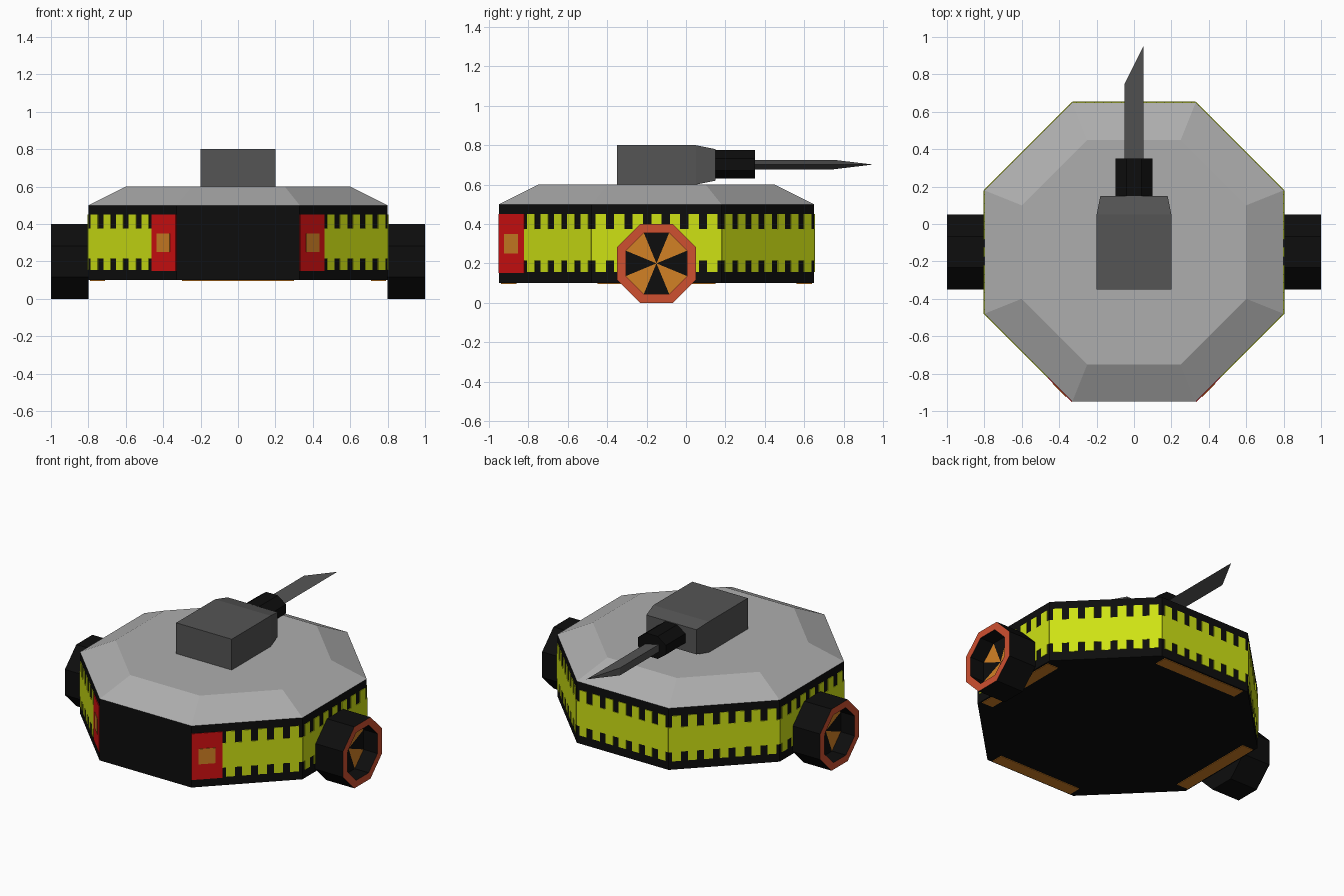
import bpy, bmesh, math
from mathutils import Vector

if "Cube" in bpy.data.objects:
    bpy.data.objects.remove(bpy.data.objects["Cube"])


def material(name, r, g, b):
    m = bpy.data.materials.new(name)
    m.diffuse_color = (r, g, b, 1)
    m.use_nodes = True
    m.node_tree.nodes["Principled BSDF"].inputs["Base Color"].default_value = m.diffuse_color
    return m


BLACK = material("black", 0.004, 0.004, 0.004)
ROOF = material("light grey", 0.42, 0.42, 0.42)
STEEL = material("dark grey", 0.09, 0.09, 0.09)
YELLOW = material("acid yellow", 0.62, 0.76, 0.007)
RED = material("red", 0.66, 0.005, 0.006)
ORANGE = material("orange", 0.65, 0.22, 0.018)
RUST = material("red orange", 0.62, 0.08, 0.03)


def finish(name, bm, *mats):
    bmesh.ops.recalc_face_normals(bm, faces=bm.faces)
    me = bpy.data.meshes.new(name)
    bm.to_mesh(me)
    bm.free()
    for m in mats:
        me.materials.append(m)
    ob = bpy.data.objects.new(name, me)
    bpy.context.collection.objects.link(ob)
    return ob


def loft(bm, rings, first=True, last=True):
    """Bridge closed loops of points; returns the loops and the faces per step."""
    loops = [[bm.verts.new(p) for p in ring] for ring in rings]
    steps, n = [], len(rings[0])
    for a, b in zip(loops, loops[1:]):
        steps.append([bm.faces.new((a[i], a[(i + 1) % n], b[(i + 1) % n], b[i]))
                      for i in range(n)])
    if first:
        bm.faces.new(loops[0])
    if last:
        bm.faces.new(loops[-1])
    return loops, steps


def octagon(xa, xb, ya, yb, cy, z):
    """Octagon: xa/ya = outer half sizes, xb/yb = half lengths of straight sides."""
    pts = [(xb, -ya), (xa, -yb), (xa, yb), (xb, ya),
           (-xb, ya), (-xa, yb), (-xa, -yb), (-xb, -ya)]
    return [(x, cy + y, z) for x, y in pts]


def regular(apothem, n=8):
    r = apothem / math.cos(math.pi / n)
    return [(r * math.cos(math.tau * (i + .5) / n),
             r * math.sin(math.tau * (i + .5) / n)) for i in range(n)]


# Hull and sloped roof
outline = octagon(0.8, 0.33, 0.8, 0.33, -0.15, 0)
at = lambda z: [(x, y, z) for x, y, _ in outline]
bm = bmesh.new()
loft(bm, [at(0.1), at(0.5)])
finish("hull", bm, BLACK)
bm = bmesh.new()
loft(bm, [at(0.5), octagon(0.6, 0.25, 0.6, 0.25, -0.15, 0.6)], first=False)
finish("roof", bm, ROOF)


# Painted plates on the hull sides
def plate(bm, a, b, u0, u1, z0, z1, thick):
    a, b = Vector(a), Vector(b)
    d = (b - a).normalized()
    n = Vector((d.y, -d.x, 0)) * thick
    quad = [a + d * u + Vector((0, 0, z)) for u, z in
            ((u0, z0), (u1, z0), (u1, z1), (u0, z1))]
    loft(bm, [quad, [p + n for p in quad]])


def toothed_band(bm, a, b, u0, u1, teeth):
    plate(bm, a, b, u0, u1, 0.215, 0.375, 0.004)
    step = (u1 - u0) / teeth
    for i in range(teeth):
        s = u0 + step * (i + 0.22)
        e = s + step * 0.56
        plate(bm, a, b, s, e, 0.375, 0.45, 0.004)
        plate(bm, a, b, s, e, 0.155, 0.215, 0.004)


bands, panels, marks = bmesh.new(), bmesh.new(), bmesh.new()
for i in range(7):                       # side 7 is the plain black front
    a, b = outline[i], outline[(i + 1) % 8]
    L = (Vector(b) - Vector(a)).length
    if i in (0, 6):                      # front corners carry a red panel
        lo, hi = (0, 0.185) if i == 0 else (L - 0.185, L)
        mid = (lo + hi) / 2
        plate(panels, a, b, lo, hi, 0.15, 0.45, 0.004)
        plate(marks, a, b, mid - 0.05, mid + 0.05, 0.25, 0.35, 0.007)
        toothed_band(bands, a, b, *((hi, L) if i == 0 else (0, lo)), 5)
    else:
        toothed_band(bands, a, b, 0, L, 7)
finish("hazard_bands", bands, YELLOW)
finish("corner_panels", panels, RED)
finish("panel_marks", marks, ORANGE)

# Strips under the four straight hull edges
bm = bmesh.new()
for i in (1, 3, 5, 7):
    a, b = Vector(outline[i]), Vector(outline[(i + 1) % 8])
    d = (b - a).normalized()
    n = Vector((-d.y, d.x, 0))
    a, b = a + d * 0.03 + n * 0.01, b - d * 0.03 + n * 0.01
    quad = [a, b, b + n * 0.08, a + n * 0.08]
    loft(bm, [[p + Vector((0, 0, z)) for p in quad] for z in (0.1, 0.096)])
finish("underside_strips", bm, ORANGE)

# Side drums: rust rim, black recess, sectors in alternate colours
for side, s in (("right", 1), ("left", -1)):
    bm = bmesh.new()
    rings = [[(s * x, -0.15 + y, 0.2 + z) for y, z in regular(ap)]
             for x, ap in ((0.8, 0.2), (1.0, 0.2), (1.0, 0.155), (0.9, 0.155))]
    loops, steps = loft(bm, rings, last=False)
    for f in steps[1]:
        f.material_index = 1
    hub = bm.verts.new((s * 0.9, -0.15, 0.2))
    for i in range(8):
        f = bm.faces.new((loops[3][i], loops[3][(i + 1) % 8], hub))
        f.material_index = 2 if i % 2 == 0 else 0
    finish(side + "_drum", bm, BLACK, RUST, ORANGE)

# Turret box with tapered nose
bm = bmesh.new()
loft(bm, [[(-w, y, 0.7 - h), (w, y, 0.7 - h), (w, y, 0.7 + h), (-w, y, 0.7 + h)]
          for y, w, h in ((-0.35, 0.2, 0.1), (0.05, 0.2, 0.1), (0.15, 0.18, 0.08))])
finish("turret", bm, STEEL)

# Black collar holding the blade
bm = bmesh.new()
loft(bm, [[(x, y, 0.703 + z * 0.73) for x, z in regular(0.1)] for y in (0.15, 0.35)])
finish("blade_collar", bm, BLACK)

# Wedge blade: thick spine on the left, sharp edge and tip on the right
bm = bmesh.new()
loft(bm, [[(-0.05, y0, 0.678), (0.05, y1, 0.702), (-0.05, y0, 0.726)]
          for y0, y1 in ((0.34, 0.34), (0.75, 0.95))])
finish("blade", bm, STEEL)
